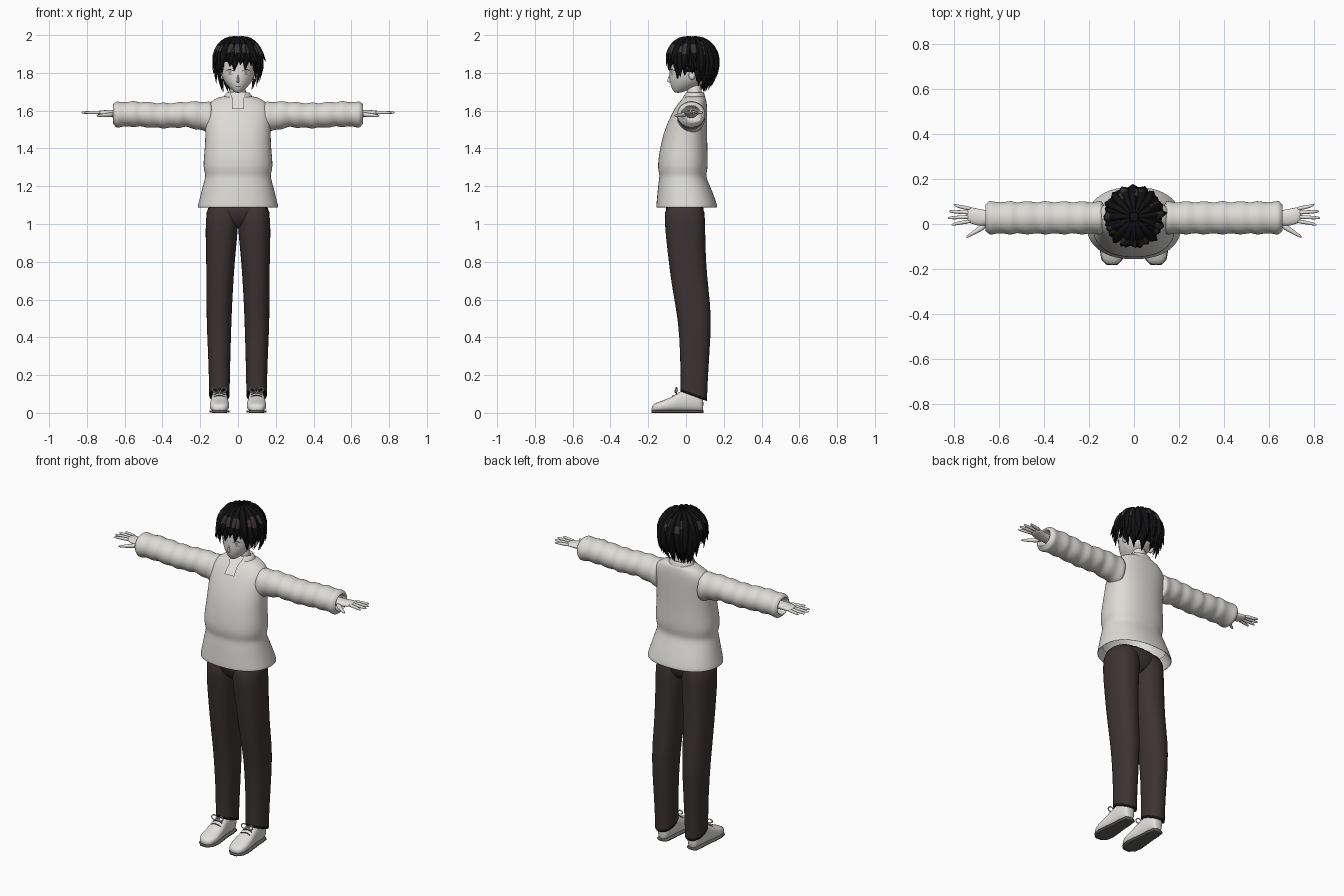
import bpy, bmesh, math, random
from mathutils import Vector

random.seed(4)
if bpy.data.objects.get("Cube"):
    bpy.data.objects.remove(bpy.data.objects["Cube"])


def material(name, r, g, b):
    m = bpy.data.materials.new(name)
    m.use_nodes = True
    m.diffuse_color = (r, g, b, 1)
    bsdf = m.node_tree.nodes["Principled BSDF"]
    bsdf.inputs["Base Color"].default_value = (r, g, b, 1)
    bsdf.inputs["Roughness"].default_value = 0.9
    return m


CLOTH = material("pale cloth", .72, .71, .67)
SKIN = material("pale skin", .78, .76, .73)
SHOE = material("shoe white", .76, .75, .72)
PANTS = material("dark brown cloth", .045, .034, .034)
BLACK = material("hair black", .006, .006, .007)
SHEEN = material("hair sheen", .045, .036, .034)
SOLE = material("sole grey", .12, .115, .11)
IRIS = material("iris grey", .35, .34, .33)


def finish(name, bm, mats, mirror=False, subsurf=0):
    bmesh.ops.recalc_face_normals(bm, faces=bm.faces)
    mesh = bpy.data.meshes.new(name)
    bm.to_mesh(mesh)
    bm.free()
    ob = bpy.data.objects.new(name, mesh)
    bpy.context.collection.objects.link(ob)
    for m in mats:
        mesh.materials.append(m)
    for p in mesh.polygons:
        p.use_smooth = True
    if mirror:
        ob.modifiers.new("Mirror", "MIRROR")
    if subsurf:
        ob.modifiers.new("Smooth", "SUBSURF").levels = subsurf
        ob.modifiers["Smooth"].render_levels = subsurf
    return ob


def loft(name, axis, rings, mats, n=20, power=2.0, mirror=False, subsurf=1,
         slant=0, caps=(True, True), dark_from=None):
    """Skin rings (position, a0, a1, b0, b1) that lie across an axis."""
    bm = bmesh.new()
    loops = []
    for k, (t, a0, a1, b0, b1) in enumerate(rings):
        loop = []
        for i in range(n):
            ang = 2 * math.pi * i / n
            c, s = math.cos(ang), math.sin(ang)
            u = math.copysign(abs(c) ** (2 / power), c)
            v = math.copysign(abs(s) ** (2 / power), s)
            a, b = (a0 + a1) / 2 + u * (a1 - a0) / 2, (b0 + b1) / 2 + v * (b1 - b0) / 2
            tt = t - (slant * v if t < .2 else 0)
            co = {"x": (tt, a, b), "y": (a, tt, b), "z": (a, b, tt)}[axis]
            loop.append(bm.verts.new(co))
        loops.append(loop)
    for k in range(len(loops) - 1):
        for i in range(n):
            j = (i + 1) % n
            f = bm.faces.new((loops[k][i], loops[k][j], loops[k + 1][j], loops[k + 1][i]))
            f.material_index = int(dark_from is not None and k >= dark_from)
    for use, loop in zip(caps, (loops[0], loops[-1])):
        if use:
            bm.faces.new(loop)
    return finish(name, bm, mats, mirror, subsurf)


def sym(rows):
    """Rows (position, half width, b0, b1) centred on x = 0."""
    return [(t, -w, w, b0, b1) for t, w, b0, b1 in rows]


# Sweater body with a gathered waist and flared open hem
loft("sweater_body", "z", sym([
    (1.15, .185, -.14, .13), (1.09, .21, -.153, .16), (1.085, .215, -.158, .167),
    (1.10, .213, -.158, .166), (1.16, .197, -.152, .145), (1.225, .181, -.146, .117),
    (1.255, .171, -.139, .105), (1.285, .182, -.149, .114), (1.33, .184, -.149, .116),
    (1.40, .176, -.138, .113), (1.48, .173, -.12, .113), (1.55, .175, -.092, .113),
    (1.60, .175, -.067, .113), (1.635, .16, -.045, .111), (1.662, .125, -.02, .106),
    (1.68, .08, -.004, .1)]), [CLOTH], n=32, power=2.3, caps=(False, True))
loft("collar", "z", sym([(1.64, .09, -.03, .11), (1.67, .078, -.018, .103),
                         (1.70, .062, .0, .096), (1.697, .052, .008, .088),
                         (1.66, .05, .005, .085)]), [CLOTH], caps=(False, False))

# Neckline notch, a thin skin plate over the front of the sweater
bm = bmesh.new()
notch = [bm.verts.new(p) for p in ((-.032, -.083, 1.61), (.032, -.083, 1.61),
                                   (.028, -.045, 1.655), (.045, -.004, 1.70),
                                   (-.045, -.004, 1.70), (-.028, -.045, 1.655))]
bm.faces.new(notch)
finish("neck_notch", bm, [SKIN])

# Sleeves with soft wrinkles and a turned-in cuff
sleeve = []
for i in range(22):
    x = .13 + i * .0245
    bump = .005 * math.sin(i * 1.9) + .003 * math.sin(i * 3.1)
    arch = .004 * math.sin(i * .45)
    low = 1.475 + min(i, 6) * .006
    sleeve.append((x, -.045 - bump, .1 + bump, low - bump + arch, 1.645 + bump + arch))
sleeve += [(.655, -.035, .093, 1.525, 1.64), (.665, -.03, .085, 1.53, 1.632),
           (.66, -.022, .078, 1.538, 1.624), (.60, -.018, .074, 1.545, 1.618)]
loft("sleeves", "x", sleeve, [CLOTH], mirror=True)

# Hands: palm, four fingers and a thumb
loft("palms", "x", [(.60, -.005, .06, 1.555, 1.61), (.65, -.008, .062, 1.562, 1.606),
                    (.69, -.012, .068, 1.568, 1.604), (.725, .0, .077, 1.575, 1.602),
                    (.745, .008, .075, 1.58, 1.6)], [SKIN], n=12, mirror=True)
for name, y, tip in (("index", .014, .815), ("middle", .032, .83),
                     ("ring", .05, .825), ("little", .067, .805)):
    d = (y - .04) * .25
    loft(name + "_fingers", "x", [
        (x, y + d * k - r, y + d * k + r, 1.59 - r, 1.59 + r) for k, (x, r) in
        enumerate(((.72, .01), (.76, .0095), (tip - .015, .008), (tip, .004)))],
        [SKIN], n=8, mirror=True)
loft("thumbs", "x", [(.655, -.02, .02, 1.565, 1.595), (.69, -.038, -.008, 1.565, 1.59),
                     (.725, -.055, -.036, 1.565, 1.583), (.75, -.065, -.055, 1.568, 1.578)],
     [SKIN], n=8, mirror=True)

# Trousers: two legs with slanted, dark-lined cuffs, and a seat joining them
loft("trouser_legs", "z", [
    (1.13, .0, .165, -.115, .1), (1.0, -.002, .172, -.113, .102), (.93, .004, .172, -.107, .103),
    (.8, .017, .169, -.092, .106), (.65, .027, .166, -.073, .12), (.5, .034, .168, -.042, .137),
    (.3, .04, .158, -.03, .123), (.13, .044, .153, -.03, .112), (.1, .043, .154, -.031, .113),
    (.085, .044, .153, -.031, .112), (.09, .052, .145, -.022, .103), (.16, .055, .142, -.02, .1)],
    [PANTS, BLACK], n=24, power=2.3, mirror=True, slant=.026, dark_from=8)
loft("trouser_seat", "z", sym([(1.13, .15, -.113, .098), (1.05, .15, -.11, .098),
                              (1.0, .07, -.085, .08), (.975, .02, -.05, .05)]),
     [PANTS], power=2.6)

# Shoes: rounded upper, flat sole and laces
SHOE_ROWS = [(.092, .02, .09), (.083, .034, .115), (.04, .04, .128), (0, .042, .128),
             (-.03, .045, .116), (-.07, .05, .088), (-.12, .054, .066),
             (-.16, .047, .054), (-.183, .024, .038)]
CX = .098
loft("shoes", "y", [(y, CX - w, CX + w, .006, z) for y, w, z in SHOE_ROWS],
     [SHOE], power=2.5, mirror=True)
loft("shoe_soles", "y", [(y, CX - w, CX + w, 0, .014) for y, w, z in SHOE_ROWS],
     [SOLE], n=16, power=4, mirror=True, subsurf=0)


def cord(name, pts, radius, mat, cyclic=False):
    cu = bpy.data.curves.new(name, "CURVE")
    cu.dimensions = "3D"
    cu.bevel_depth, cu.bevel_resolution, cu.resolution_u = radius, 1, 5
    sp = cu.splines.new("NURBS")
    sp.points.add(len(pts) - 1)
    for p, co in zip(sp.points, pts):
        p.co = (*co, 1)
    sp.use_cyclic_u, sp.use_endpoint_u, sp.order_u = cyclic, not cyclic, 3
    cu.materials.append(mat)
    ob = bpy.data.objects.new(name, cu)
    bpy.context.collection.objects.link(ob)


for side, label in ((1, "left"), (-1, "right")):
    for s in (-1, 1):
        x = side * CX
        cord(f"{label}_lace_loop", [(x, -.045, .112), (x + s * .02, -.05, .14),
                                    (x + s * .042, -.055, .125), (x + s * .025, -.06, .108)],
             .0035, SHOE, True)
    for y, z in ((-.05, .108), (-.068, .096)):
        cord(f"{label}_lace_bar", [(x - .03, y, z - .012), (x, y, z + .006),
                                   (x + .03, y, z - .012)], .003, SOLE)

# Head, neck, nose and ears
loft("head", "z", sym([(1.694, .012, -.056, -.03), (1.704, .026, -.068, .0),
                       (1.725, .05, -.079, .06), (1.75, .071, -.086, .1), (1.78, .086, -.089, .12),
                       (1.82, .094, -.087, .135), (1.88, .1, -.09, .14), (1.93, .09, -.07, .13),
                       (1.965, .05, -.03, .09)]), [SKIN], n=24)
loft("neck", "z", sym([(1.6, .055, .0, .09), (1.66, .043, .005, .085), (1.76, .043, .0, .085)]),
     [SKIN], n=16)
loft("nose", "z", sym([(1.747, .007, -.09, -.07), (1.755, .008, -.104, -.07),
                       (1.77, .006, -.097, -.07), (1.795, .003, -.088, -.07)]), [SKIN], n=8)
loft("ears", "x", [(.075, .015, .045, 1.765, 1.805), (.095, .012, .05, 1.76, 1.815),
                   (.103, .018, .048, 1.768, 1.812)], [SKIN], n=12, mirror=True)


def face_strip(name, x0, x1, z, top, bottom, mat, mirror=True):
    """Thin painted strip that follows the curve of the face."""
    bm = bmesh.new()
    prev = None
    for i in range(9):
        x = x0 + (x1 - x0) * i / 8
        arc = math.sin(math.pi * i / 8)
        y = .022 - .109 * math.sqrt(1 - (x / .092) ** 2) - .002
        pair = [bm.verts.new((x, y, z + top * arc)), bm.verts.new((x, y, z + bottom * arc - .001))]
        if prev:
            bm.faces.new((prev[0], prev[1], pair[1], pair[0]))
        prev = pair
    finish(name, bm, [mat], mirror)


face_strip("irises", .033, .053, 1.806, .011, -.014, IRIS)
face_strip("upper_lashes", .022, .066, 1.809, .012, .008, BLACK)
face_strip("lower_lashes", .03, .058, 1.793, -.003, -.004, SOLE)
face_strip("mouth", -.012, .012, 1.727, .001, -.001, SOLE, False)

# Hair: an inner cap, open at the face, under layered pointed locks
CENTRE, RADII = Vector((0, .032, 1.858)), Vector((.119, .125, .125))
bm = bmesh.new()
bmesh.ops.create_uvsphere(bm, u_segments=32, v_segments=20, radius=1)
for v in bm.verts:
    v.co = CENTRE + Vector([a * b * .95 for a, b in zip(v.co, RADII)])
bare = [f for f in bm.faces if f.calc_center_median().z < (
    1.865 if f.calc_center_median().y < .0 else 1.80 if f.calc_center_median().y < .06 else 1.74)]
bmesh.ops.delete(bm, geom=bare, context="FACES")
finish("hair_cap", bm, [BLACK])


def add_lock(bm, angle, tip, width, lift, flick):
    back = max(0, -math.cos(angle))
    length = math.pi / 2 * RADII.z + max(.0, CENTRE.z - tip)
    shine = random.random() < .6
    sway = random.uniform(-.16, .16)
    prev = None
    shape = (.3, .65, .9, 1, 1, .95, .8, .5, .03)
    for i, size in enumerate(shape):
        t = i / (len(shape) - 1)
        dist = .02 + t * (length - .02)
        phi = min(dist / RADII.z, math.pi / 2)
        drop = max(0, dist - math.pi / 2 * RADII.z)
        a = angle + sway * t ** 2
        out = Vector((math.sin(a), -math.cos(a), 0))
        r = math.sin(phi) * (1 - (.06 + .3 * back) * (drop / .15) ** 2) * lift + flick * t ** 5
        p = CENTRE + Vector((out.x * RADII.x * r, out.y * RADII.y * r,
                             RADII.z * math.cos(phi) * lift - drop))
        side = Vector((math.cos(a), math.sin(a), 0)) * width * size
        normal = Vector((out.x * math.sin(phi), out.y * math.sin(phi), math.cos(phi))) * .012 * size
        ring = [bm.verts.new(q) for q in (p - side, p + normal, p + side, p - normal)]
        for k in range(4 if prev else 0):
            f = bm.faces.new((prev[k], prev[(k + 1) % 4], ring[(k + 1) % 4], ring[k]))
            f.material_index = int(shine and k < 2 and 1.905 < f.calc_center_median().z < 1.945)
        prev = ring
    bm.faces.new(prev)


def tip_height(angle):
    front = abs((angle + math.pi) % (2 * math.pi) - math.pi)
    if front < .75:
        return 1.825
    if front < 1.25:
        return 1.765
    return 1.80 if front < 1.75 else 1.715


bm = bmesh.new()
for layer, (count, lift, width, rise) in enumerate(((30, .98, .024, 0), (26, 1.04, .022, .025),
                                                    (16, 1.08, .019, .06))):
    for i in range(count):
        a = 2 * math.pi * (i + .5 * layer) / count
        add_lock(bm, a + random.uniform(-.08, .08), tip_height(a) + rise + random.uniform(-.02, .02),
                 width, lift, random.uniform(-.02, .06 + .06 * layer))
finish("hair_locks", bm, [BLACK, SHEEN])
